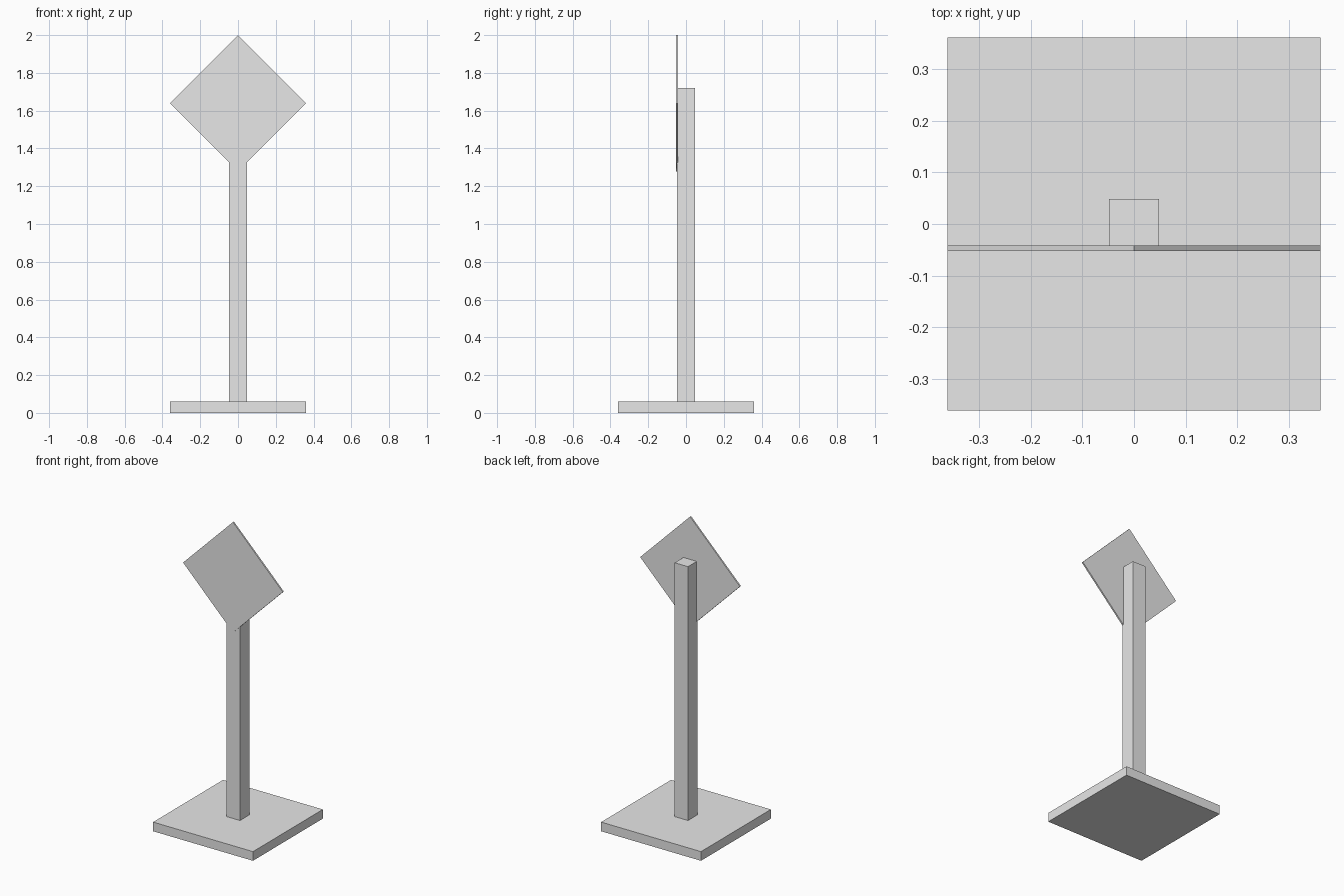
import bpy
import math

if "Cube" in bpy.data.objects:
    bpy.data.objects.remove(bpy.data.objects["Cube"])

grey = bpy.data.materials.new("light grey")
grey.diffuse_color = (0.8, 0.8, 0.8, 1)
grey.use_nodes = True
grey.node_tree.nodes["Principled BSDF"].inputs["Base Color"].default_value = grey.diffuse_color


def box(name, size, center, turn=0.0):
    """Box of the given size, turned about the y axis."""
    bpy.ops.mesh.primitive_cube_add(size=1, location=center, rotation=(0, turn, 0))
    ob = bpy.context.object
    ob.name = name
    ob.scale = size
    bpy.ops.object.transform_apply(location=False, rotation=False, scale=True)
    ob.data.materials.append(grey)
    return ob


# Square foot slab
box("base", (0.722, 0.722, 0.06), (0, 0, 0.03))

# Upright post
box("post", (0.096, 0.096, 1.66), (0, 0, 0.89))

# Thin diamond plate set on the front of the post
side = 0.722 / math.sqrt(2)
box("sign_plate", (side, 0.01, side), (0, -0.047, 1.639), math.radians(45))
